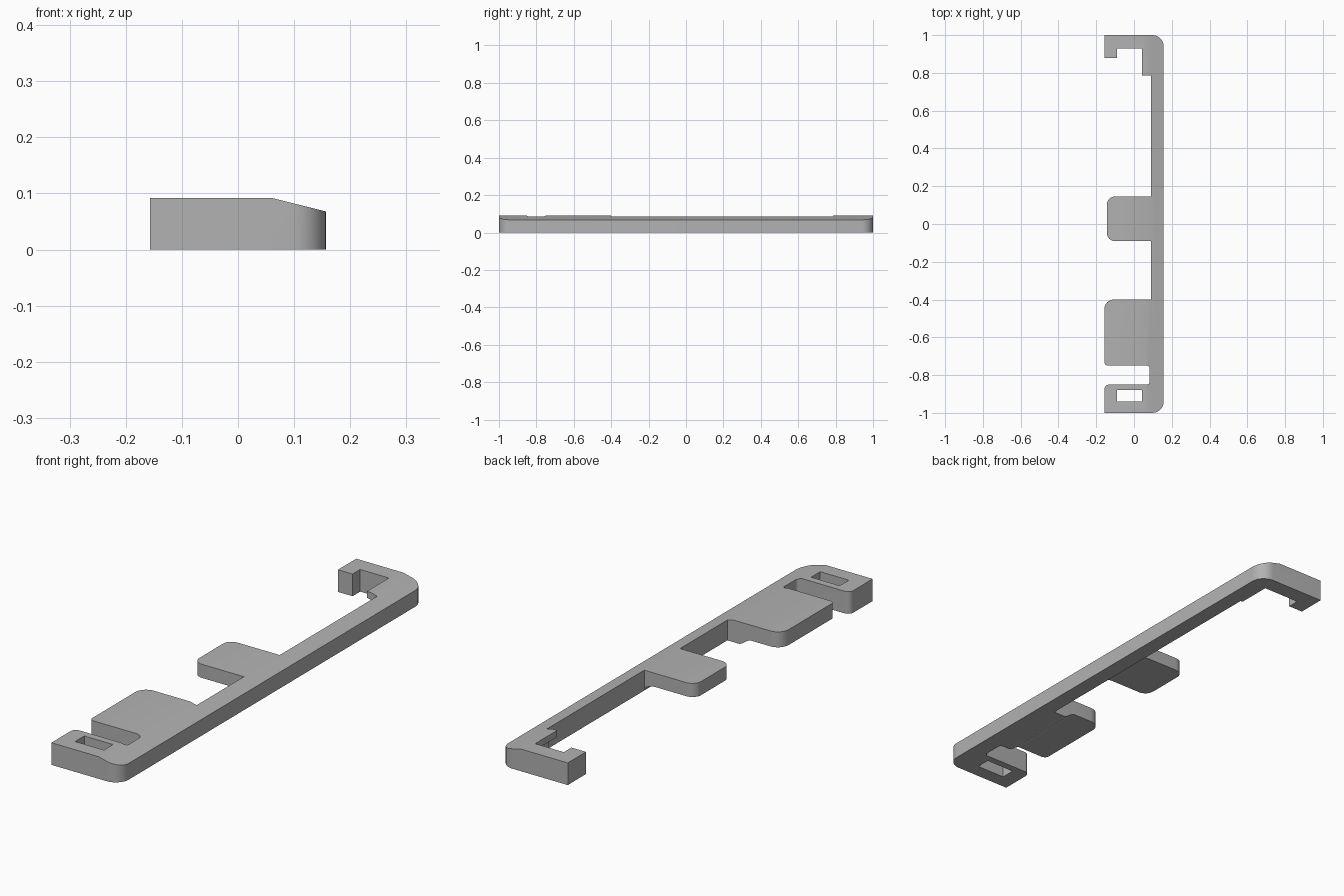
import bpy, bmesh
from math import sin, cos, pi
from mathutils import Vector

cube = bpy.data.objects.get("Cube")
if cube:
    bpy.data.objects.remove(cube, do_unlink=True)

HEIGHT = 0.092   # full thickness
SEAM = 0.0845    # top of the sloped rail at its inner edge
UNDER = 0.028    # underside of the tabs

grey = bpy.data.materials.new("plain grey")
grey.use_nodes = True
colour = (0.45, 0.45, 0.45, 1)
grey.diffuse_color = colour
grey.node_tree.nodes["Principled BSDF"].inputs["Base Color"].default_value = colour


def rounded(corners, steps=8):
    """Outline from (x, y, radius) right-angled corners."""
    pts = []
    for i, (x, y, r) in enumerate(corners):
        p = Vector((x, y))
        if not r:
            pts.append(p)
            continue
        a = (Vector(corners[i - 1][:2]) - p).normalized() * r
        b = (Vector(corners[(i + 1) % len(corners)][:2]) - p).normalized() * r
        for k in range(steps + 1):
            t = pi / 2 * k / steps
            pts.append(p + a * (1 - sin(t)) + b * (1 - cos(t)))
    return pts


def prism(name, pts, start, end, along_y=False):
    """Extrude an outline along z, or an x-z profile along y."""
    bm = bmesh.new()
    place = lambda p: (p[0], start, p[1]) if along_y else (p[0], p[1], start)
    face = bm.faces.new([bm.verts.new(place(p)) for p in pts])
    new = bmesh.ops.extrude_face_region(bm, geom=[face])["geom"]
    shift = (0, end - start, 0) if along_y else (0, 0, end - start)
    bmesh.ops.translate(bm, vec=shift, verts=[v for v in new if isinstance(v, bmesh.types.BMVert)])
    bmesh.ops.recalc_face_normals(bm, faces=bm.faces)
    mesh = bpy.data.meshes.new(name)
    bm.to_mesh(mesh)
    bm.free()
    obj = bpy.data.objects.new(name, mesh)
    bpy.context.collection.objects.link(obj)
    mesh.materials.append(grey)
    return obj


def box(x0, x1, y0, y1):
    return [(x0, y0), (x1, y0), (x1, y1), (x0, y1)]


# Rail with closed front end, two tabs and a hooked back end
outline = [
    (-.157, -1, 0), (.157, -1, .06), (.157, 1, .06), (-.157, 1, 0),
    (-.157, .88, 0), (-.09, .88, 0), (-.09, .93, 0), (.042, .93, 0),
    (.042, .785, 0), (.09, .785, 0),
    (.09, .145, 0), (-.143, .145, .04), (-.143, -.09, .04), (.09, -.09, 0),
    (.09, -.4, 0), (-.157, -.4, .05), (-.157, -.75, .02), (.083, -.75, .015),
    (.083, -.85, .015), (-.157, -.85, .025)]
body = prism("clip_rail", rounded(outline), 0, HEIGHT)

# Sloped outer top, slot, and lowered middle tab
cutters = [
    prism("slope_cutter", [(.06, HEIGHT), (.18, .062), (.18, .12), (.06, .12)], -1.1, 1.1, True),
    prism("slot_cutter", box(-.09, .042, -.94, -.88), -.1, .2),
    prism("tab_top_cutter", box(-.2, .09, -.15, .2), SEAM, .2),
]

# Hollow under the middle tab, with a concave fillet against the rail
arc = [(.04 + .05 * sin(pi / 2 * k / 8), UNDER * cos(pi / 2 * k / 8)) for k in range(9)]
cutters.append(prism("middle_tab_hollow", [(-.2, -.05), (-.2, UNDER)] + arc + [(.09, -.05)], -.15, .2, True))

# Hollow under the large tab, rising in a soft wave
wave = [(-.02 + .06 * k / 10, UNDER * (1 + cos(pi * k / 10)) / 2) for k in range(11)]
cutters.append(prism("large_tab_hollow", [(-.2, -.05), (-.2, UNDER)] + wave + [(.04, -.05)], -.8, -.35, True))

# Hollow under the back ledge
arc = [(.042 + .038 * sin(pi / 2 * k / 8), .03 + .035 * cos(pi / 2 * k / 8)) for k in range(9)]
cutters.append(prism("ledge_hollow", [(.02, -.05), (.02, .065)] + arc + [(.08, -.05)], .75, .93, True))

bpy.context.view_layer.objects.active = body
for cutter in cutters:
    cutter.hide_render = True
    mod = body.modifiers.new(cutter.name, "BOOLEAN")
    mod.operation = "DIFFERENCE"
    mod.solver = "EXACT"
    mod.object = cutter
    bpy.ops.object.modifier_apply(modifier=mod.name)
    bpy.data.objects.remove(cutter, do_unlink=True)

bpy.ops.object.select_all(action="DESELECT")
body.select_set(True)
bpy.ops.object.shade_smooth_by_angle(angle=pi / 6)
